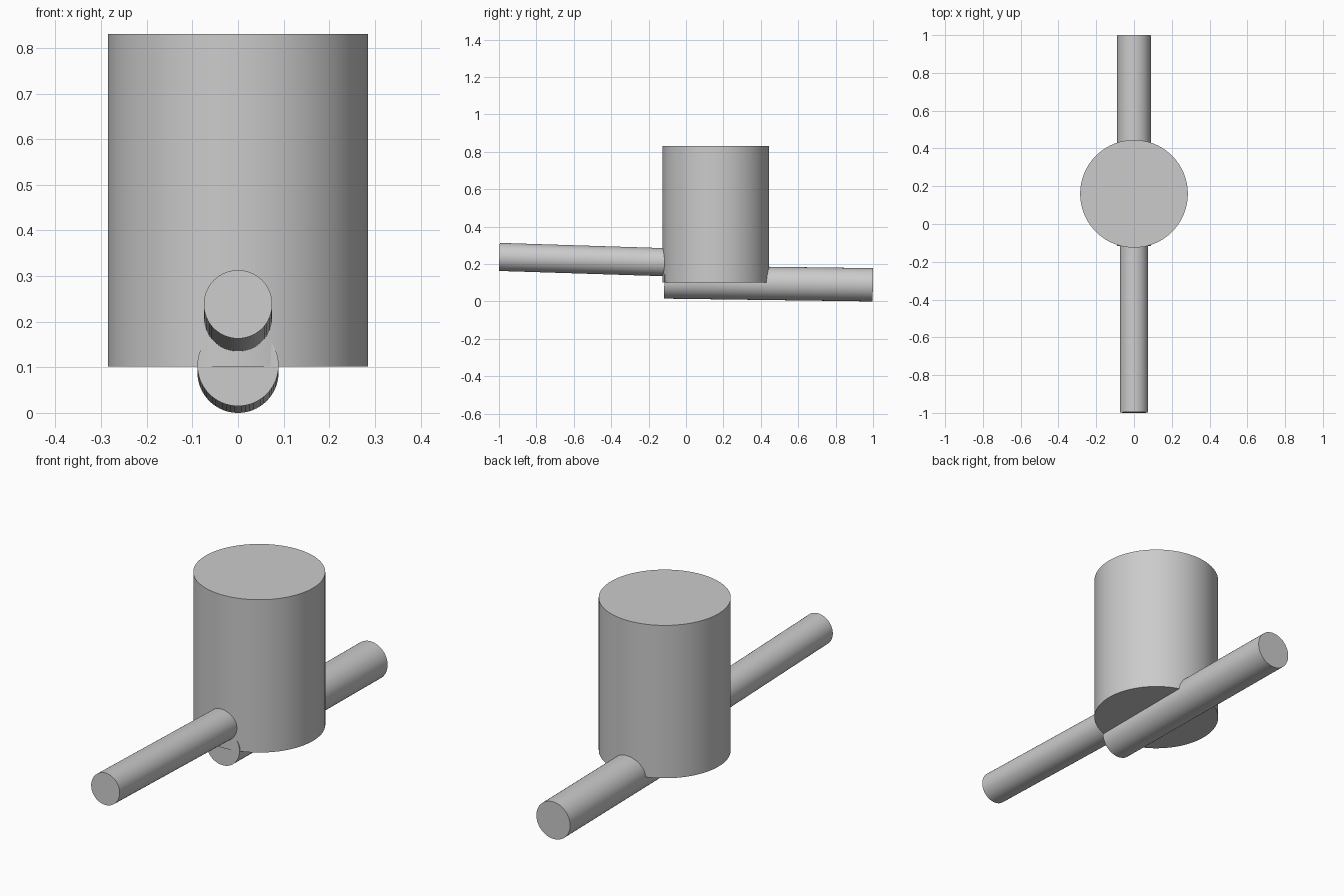
import bpy
from mathutils import Vector

cube = bpy.data.objects.get("Cube")
if cube:
    bpy.data.objects.remove(cube, do_unlink=True)

# Single plain grey for every part
grey = bpy.data.materials.new("plain_grey")
grey.use_nodes = True
colour = (0.6, 0.6, 0.6, 1.0)
grey.diffuse_color = colour
grey.node_tree.nodes["Principled BSDF"].inputs["Base Color"].default_value = colour


def rod(name, start, end, radius, sides):
    """Capped cylinder running from start to end."""
    start, end = Vector(start), Vector(end)
    axis = end - start
    bpy.ops.mesh.primitive_cylinder_add(
        vertices=sides, radius=radius, depth=axis.length,
        location=(start + end) / 2,
        rotation=axis.to_track_quat("Z", "Y").to_euler())
    obj = bpy.context.object
    obj.name = name
    obj.data.materials.append(grey)
    bpy.ops.object.shade_smooth_by_angle()
    return obj


# Upright tank
rod("tank", (0, 0.16, 0.102), (0, 0.16, 0.83), 0.285, 96)

# Narrow pipe entering the front, sloping gently down into the tank
rod("front_pipe", (0, -0.998, 0.238), (0, 0.1, 0.203), 0.075, 64)

# Wider pipe under the tank, sloping gently down to the back
rod("back_pipe", (0, -0.116, 0.104), (0, 0.999, 0.089), 0.089, 64)
